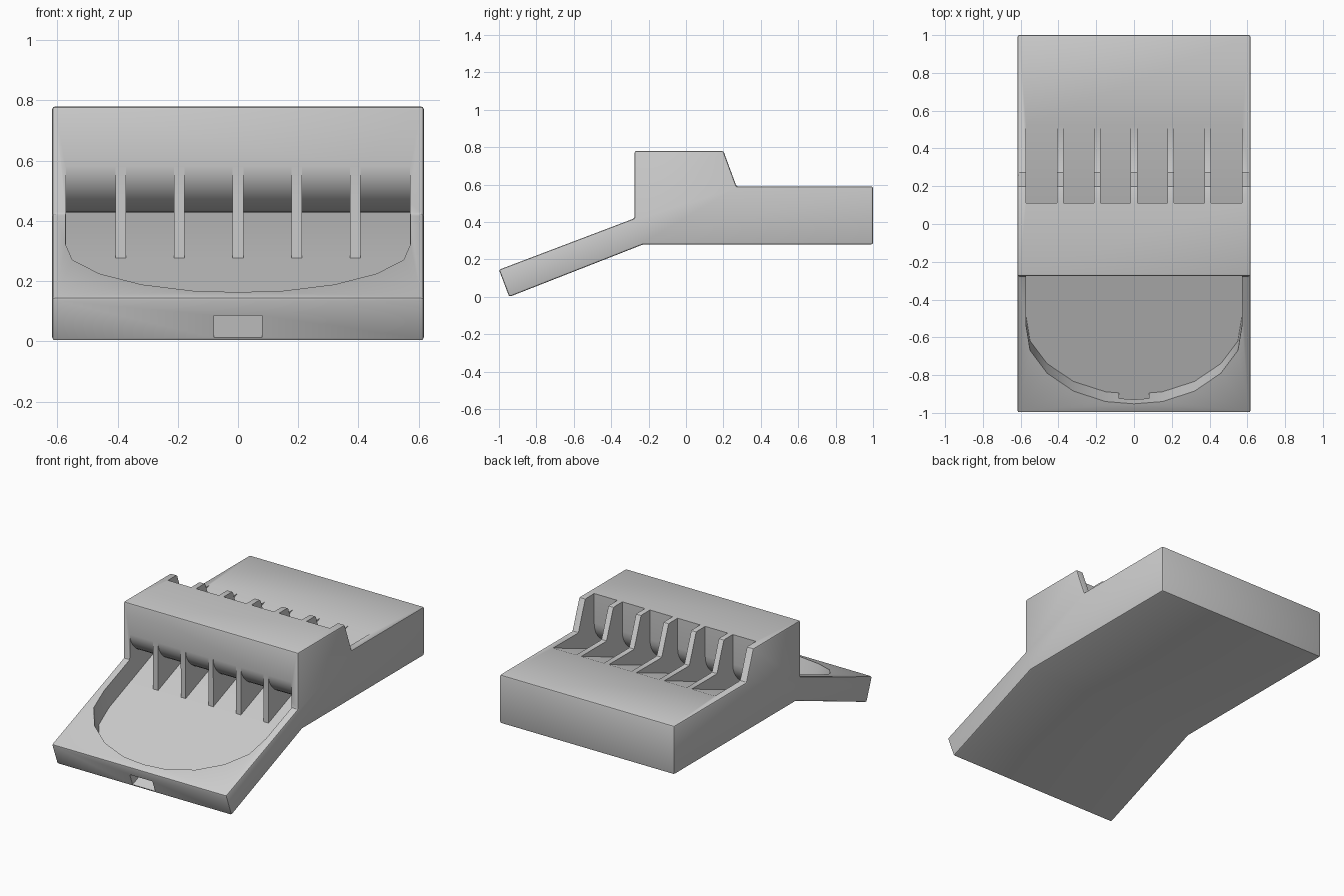
import bpy, bmesh, math

cube = bpy.data.objects.get("Cube")
if cube:
    bpy.data.objects.remove(cube, do_unlink=True)

grey = bpy.data.materials.new("plain grey")
grey.use_nodes = True
colour = (0.6, 0.6, 0.6, 1)
grey.diffuse_color = colour
grey.node_tree.nodes["Principled BSDF"].inputs["Base Color"].default_value = colour

HALF = 0.617      # half width of the body
FACE = -0.275     # y of the upright front face
SLOPE = 0.28 / 0.715
ANGLE = math.atan(SLOPE)


def floor_z(y):
    """Height of the sloping inner floor."""
    return (y + 0.945) * SLOPE + 0.014


def loft(name, ring_a, ring_b):
    """Closed solid between two matching rings of points."""
    bm = bmesh.new()
    a = [bm.verts.new(p) for p in ring_a]
    b = [bm.verts.new(p) for p in ring_b]
    bm.faces.new(a)
    bm.faces.new(b[::-1])
    for i in range(len(a)):
        j = (i + 1) % len(a)
        bm.faces.new((a[j], a[i], b[i], b[j]))
    bmesh.ops.recalc_face_normals(bm, faces=bm.faces)
    mesh = bpy.data.meshes.new(name)
    bm.to_mesh(mesh)
    bm.free()
    mesh.materials.append(grey)
    obj = bpy.data.objects.new(name, mesh)
    bpy.context.collection.objects.link(obj)
    return obj


def prism(name, profile, x0, x1):
    """Side profile of (y, z) points extruded along x."""
    return loft(name, [(x0, y, z) for y, z in profile], [(x1, y, z) for y, z in profile])


def apply(obj, kind, **settings):
    mod = obj.modifiers.new(kind.lower(), kind)
    for key, value in settings.items():
        setattr(mod, key, value)
    bpy.ops.object.select_all(action='DESELECT')
    obj.select_set(True)
    bpy.context.view_layer.objects.active = obj
    bpy.ops.object.modifier_apply(modifier=mod.name)


def cut(obj, cutter):
    cutter.hide_render = True
    apply(obj, 'BOOLEAN', operation='DIFFERENCE', solver='EXACT', object=cutter)
    bpy.data.objects.remove(cutter, do_unlink=True)


# Body: sloping tray, raised block and rear deck
body = prism("dispenser_body", [
    (-1, 0.145), (-0.945, 0), (-0.23, 0.28), (1, 0.28), (1, 0.59),
    (0.27, 0.59), (0.2, 0.78), (FACE, 0.78), (FACE, 0.42)], -HALF, HALF)
apply(body, 'BEVEL', width=0.01, segments=2, limit_method='ANGLE', angle_limit=0.5)

# Tray recess: U-shaped outline with walls square to the slope
half_rim = [(0.572, -0.535), (0.55, -0.67), (0.46, -0.79), (0.32, -0.885), (0.15, -0.94)]
rim = half_rim + [(0, -0.952)] + [(-x, y) for x, y in reversed(half_rim)]
low, high = [], []
for x, y in rim:
    z = 0.145 + (y + 1) * 0.379
    depth = (z - floor_z(y)) * math.cos(ANGLE)
    for ring, d in ((low, depth), (high, -0.05)):
        ring.append((x, y + d * math.sin(ANGLE), z - d * math.cos(ANGLE)))
back = FACE + 0.001
for x in (-0.572, 0.572):
    low.append((x, back, floor_z(back)))
    high.append((x, back, 0.46))
cut(body, loft("tray_cutter", low, high))

# Slots: run under a rounded lip and out through the sloped rear of the block
lip = []
for i in range(17):
    t = math.pi * i / 16
    lip.append((-0.083 + 0.193 * math.cos(t), 0.59 - 0.163 * math.sin(t)))
slot_profile = [(-0.3, floor_z(-0.3)), (0.7, floor_z(0.7)), (0.7, 0.9), (0.11, 0.9)]
slot_profile += lip + [(-0.3, 0.59)]
edges = [-0.589] + [0.195 * i for i in range(-2, 3)] + [0.589]
for x0, x1 in zip(edges, edges[1:]):
    cut(body, prism("slot_cutter", slot_profile, x0 + 0.0175, x1 - 0.0175))

# Small outlet through the front wall, level with the tray floor
y0, y1, rise = -1.1, -0.85, 0.085
outlet = [(y0, floor_z(y0)), (y1, floor_z(y1)), (y1, floor_z(y1) + rise), (y0, floor_z(y0) + rise)]
cut(body, prism("outlet_cutter", outlet, -0.08, 0.08))

bpy.ops.object.select_all(action='DESELECT')
body.select_set(True)
bpy.context.view_layer.objects.active = body
bpy.ops.object.shade_smooth_by_angle(angle=math.radians(30))
